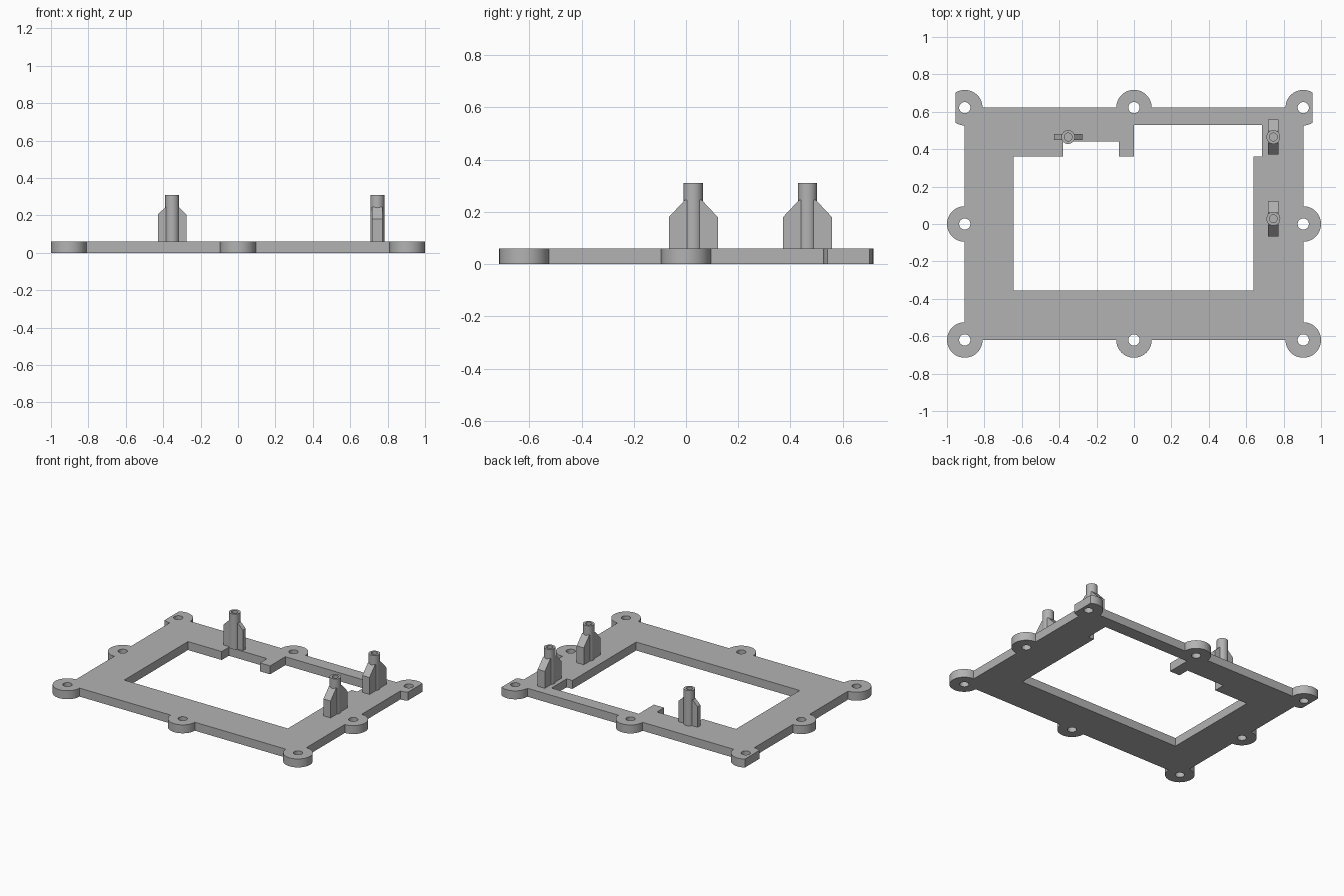
import bpy, bmesh
from math import sin, cos, radians, acos, degrees
from mathutils import Matrix, Vector

cube = bpy.data.objects.get("Cube")
if cube:
    bpy.data.objects.remove(cube, do_unlink=True)

THICK = 0.06             # plate thickness
HX, Y0, Y1 = 0.905, -0.62, 0.622   # lug centres
LUG, BORE, CLIP = 0.095, 0.03, 0.05

grey = bpy.data.materials.new("plain grey")
grey.use_nodes = True
colour = (0.45, 0.45, 0.45, 1)
grey.diffuse_color = colour
grey.node_tree.nodes["Principled BSDF"].inputs["Base Color"].default_value = colour


def finish(name, bm):
    """Clean a bmesh and link it as a shaded grey object."""
    bmesh.ops.remove_doubles(bm, verts=bm.verts, dist=1e-5)
    bmesh.ops.recalc_face_normals(bm, faces=bm.faces)
    mesh = bpy.data.meshes.new(name)
    bm.to_mesh(mesh)
    bm.free()
    mesh.materials.clear()
    mesh.materials.append(grey)
    obj = bpy.data.objects.new(name, mesh)
    bpy.context.collection.objects.link(obj)
    bpy.ops.object.select_all(action='DESELECT')
    obj.select_set(True)
    bpy.context.view_layer.objects.active = obj
    bpy.ops.object.shade_smooth_by_angle(angle=radians(30))
    return obj


def arc(cx, cy, r, a, b):
    n = max(3, round(abs(b - a) / 7.5))
    angles = [radians(a + (b - a) * i / n) for i in range(n + 1)]
    return [(cx + r * cos(t), cy + r * sin(t)) for t in angles]


# Outer edge, counter-clockwise, with the two back corner lugs cut flat
cut = degrees(acos(CLIP / LUG))
outline = []
for cx, cy, a, b in [
        (-HX, Y0, 90, 360), (0, Y0, 180, 360), (HX, Y0, 180, 450),
        (HX, 0, -90, 90), (HX, Y1, -90, -cut), (HX, Y1, cut, 180),
        (0, Y1, 0, 180), (-HX, Y1, 0, 180 - cut),
        (-HX, Y1, 180 + cut, 270), (-HX, 0, 90, 270)]:
    outline += arc(cx, cy, LUG, a, b)

# Stepped central opening
opening = [(-0.645, -0.355), (0.64, -0.355), (0.64, 0.36), (0.685, 0.36),
           (0.685, 0.53), (0, 0.53), (0, 0.36), (-0.08, 0.36),
           (-0.08, 0.44), (-0.38, 0.44), (-0.38, 0.36), (-0.645, 0.36)]

# Screw holes through every lug
holes = [arc(x, y, BORE, 0, 360)[:-1]
         for x in (-HX, 0, HX) for y in (Y0, 0, Y1) if x or y]

# Frame plate: a filled flat curve given thickness
curve = bpy.data.curves.new("frame_profile", 'CURVE')
curve.dimensions = '2D'
curve.fill_mode = 'BOTH'
curve.extrude = THICK / 2
for loop in [outline, opening] + holes:
    spline = curve.splines.new('POLY')
    spline.points.add(len(loop) - 1)
    for point, (x, y) in zip(spline.points, loop):
        point.co = (x, y, 0, 1)
    spline.use_cyclic_u = True
helper = bpy.data.objects.new("frame_profile", curve)
bpy.context.collection.objects.link(helper)
bpy.context.view_layer.update()
plate = bpy.data.meshes.new_from_object(
    helper.evaluated_get(bpy.context.evaluated_depsgraph_get()))
bpy.data.objects.remove(helper, do_unlink=True)
bm = bmesh.new()
bm.from_mesh(plate)
bpy.data.meshes.remove(plate)
bmesh.ops.translate(bm, verts=bm.verts, vec=(0, 0, THICK / 2))
finish("frame_plate", bm)


def post(name, x, y, turn, reach, thick, shoulder, top):
    """Hollow-tipped round post with a chamfered fin on both sides."""
    place = Matrix.Translation((x, y, 0)) @ Matrix.Rotation(radians(turn), 4, 'Z')
    r, bore, height, floor = 0.037, 0.021, 0.31, 0.25

    # Turned post with a blind hole in its tip
    bm = bmesh.new()
    profile = [(0, THICK), (r, THICK), (r, height),
               (bore, height), (bore, floor), (0, floor)]
    verts = [bm.verts.new((px, 0, pz)) for px, pz in profile]
    edges = [bm.edges.new(pair) for pair in zip(verts, verts[1:])]
    bmesh.ops.spin(bm, geom=verts + edges, cent=(0, 0, 0), axis=(0, 0, 1),
                   angle=radians(360), steps=32)
    bm.transform(place)
    finish(name + "_post", bm)

    # Fin plate
    bm = bmesh.new()
    half = [(reach, THICK), (reach, shoulder), (r - 0.004, top)]
    shape = half + [(-px, pz) for px, pz in reversed(half)]
    face = bm.faces.new([bm.verts.new((px, -thick / 2, pz)) for px, pz in shape])
    grown = bmesh.ops.extrude_face_region(bm, geom=[face])["geom"]
    bmesh.ops.translate(bm, vec=Vector((0, thick, 0)),
                        verts=[v for v in grown if isinstance(v, bmesh.types.BMVert)])
    bm.transform(place)
    finish(name + "_fin", bm)


post("back_right", -0.352, 0.465, 0, 0.076, 0.032, 0.205, 0.247)
post("back_left", 0.745, 0.465, 90, 0.094, 0.056, 0.18, 0.245)
post("side_left", 0.745, 0.028, 90, 0.094, 0.056, 0.18, 0.245)
